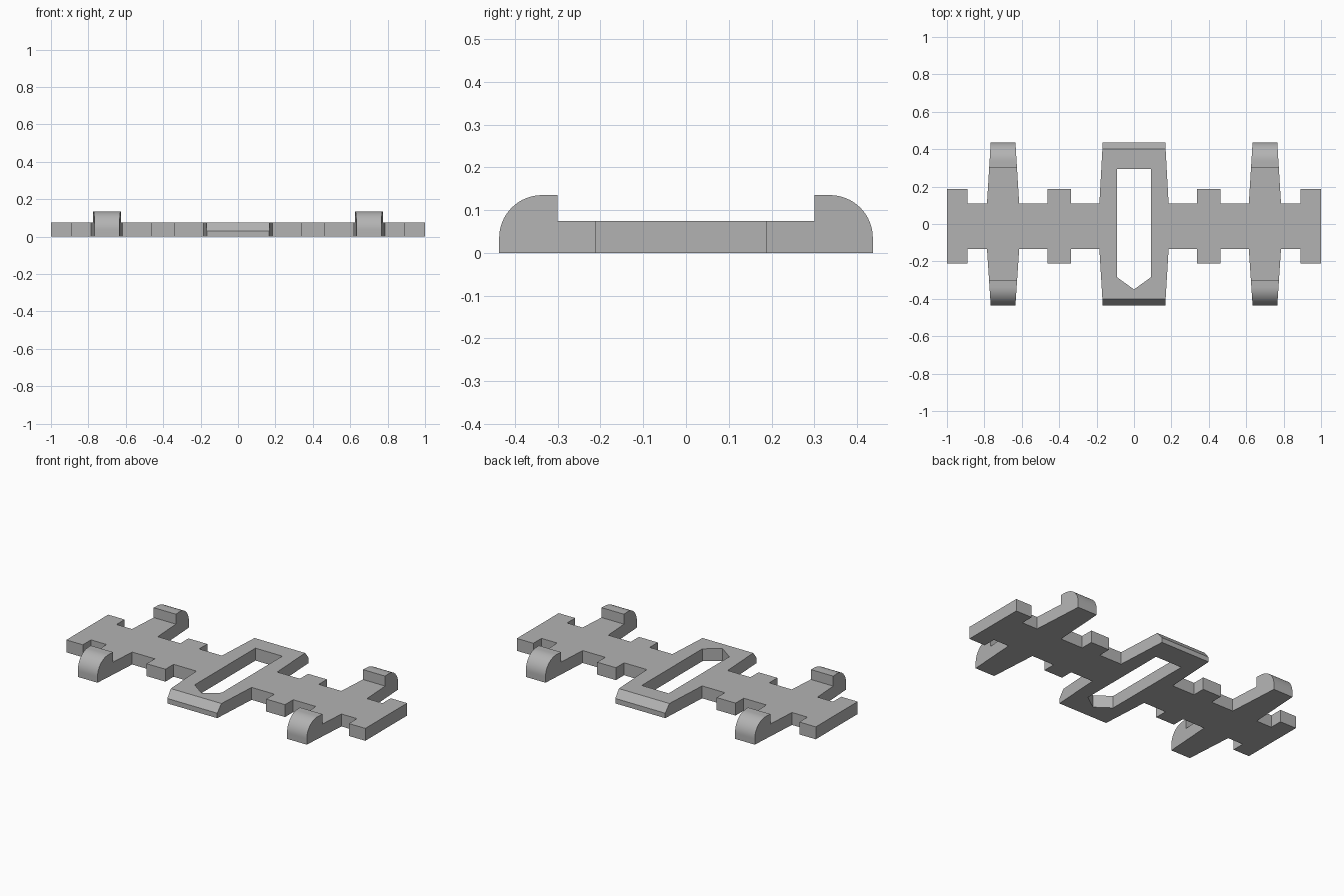
import bpy, bmesh, math
from mathutils import Vector

if "Cube" in bpy.data.objects:
    bpy.data.objects.remove(bpy.data.objects["Cube"])

THICK = 0.075      # plate thickness
SHIFT = -0.012     # the spine sits slightly forward of the arms
END = 0.437        # reach of the arms
SPINE, TAB = 0.122, 0.2

grey = bpy.data.materials.new("plain grey")
grey.use_nodes = True
colour = (0.45, 0.45, 0.45, 1)
grey.diffuse_color = colour
grey.node_tree.nodes["Principled BSDF"].inputs["Base Color"].default_value = colour


def prism(name, first, second):
    """Closed solid between two matching outlines."""
    bm = bmesh.new()
    a = [bm.verts.new(p) for p in first]
    b = [bm.verts.new(p) for p in second]
    bm.faces.new(a)
    bm.faces.new(b[::-1])
    for i in range(len(a)):
        j = (i + 1) % len(a)
        bm.faces.new((a[i], b[i], b[j], a[j]))
    bmesh.ops.recalc_face_normals(bm, faces=bm.faces)
    mesh = bpy.data.meshes.new(name)
    bm.to_mesh(mesh)
    bm.free()
    mesh.materials.append(grey)
    obj = bpy.data.objects.new(name, mesh)
    bpy.context.collection.objects.link(obj)
    return obj


def plate(name, outline, low, high):
    return prism(name, [(x, y, low) for x, y in outline],
                 [(x, y, high) for x, y in outline])


def arm(name, x, side, profile, inner_half, outer_half):
    """Side profile swept across x, narrowing towards its tip."""
    root = SPINE + SHIFT * side
    points = [(root, 0)] + profile + [(root, THICK)]

    def edge(sign):
        out = []
        for y, z in points:
            t = (y - root) / (END - root)
            half = inner_half + (outer_half - inner_half) * t
            out.append(Vector((x + sign * half, y * side, z)))
        return out
    return prism(name, edge(-1), edge(1))


def combine(target, other, operation):
    mod = target.modifiers.new(other.name, 'BOOLEAN')
    mod.operation = operation
    mod.solver = 'EXACT'
    mod.object = other
    bpy.context.view_layer.objects.active = target
    bpy.ops.object.modifier_apply(modifier=mod.name)
    bpy.data.objects.remove(other)


# Spine with square tabs along both edges
quarter = [(-1, TAB), (-0.89, TAB), (-0.89, SPINE), (-0.463, SPINE),
           (-0.463, TAB), (-0.337, TAB), (-0.337, SPINE)]
back = quarter + [(-x, y) for x, y in reversed(quarter)]
outline = back + [(x, -y) for x, y in reversed(back)]
frame = plate("slotted_frame", [(x, y + SHIFT) for x, y in outline], 0, THICK)

# Arm profiles: chamfered centre and rounded raised hooks
chamfer = [(END, 0), (END, 0.03), (0.40, THICK)]
radius = 0.1
hook = [(END, 0)]
for i in range(17):
    a = math.pi / 2 * i / 16
    hook.append((END - radius + radius * math.cos(a),
                 0.035 + radius * math.sin(a)))
hook += [(0.30, 0.135), (0.30, THICK)]

for side in (-1, 1):
    combine(frame, arm("centre_arm", 0, side, chamfer, 0.185, 0.167), 'UNION')
    for x in (-0.7, 0.7):
        combine(frame, arm("hook_arm", x, side, hook, 0.086, 0.066), 'UNION')

# Long slot with a pointed front end
slot = [(-0.09, 0.295), (0.09, 0.295), (0.09, -0.285),
        (0, -0.35), (-0.09, -0.285)]
cutter = plate("slot_cutter", slot, -0.1, 0.2)
cutter.hide_render = True
combine(frame, cutter, 'DIFFERENCE')

bpy.ops.object.select_all(action='DESELECT')
frame.select_set(True)
bpy.context.view_layer.objects.active = frame
bpy.ops.object.shade_smooth_by_angle(angle=math.radians(25))
